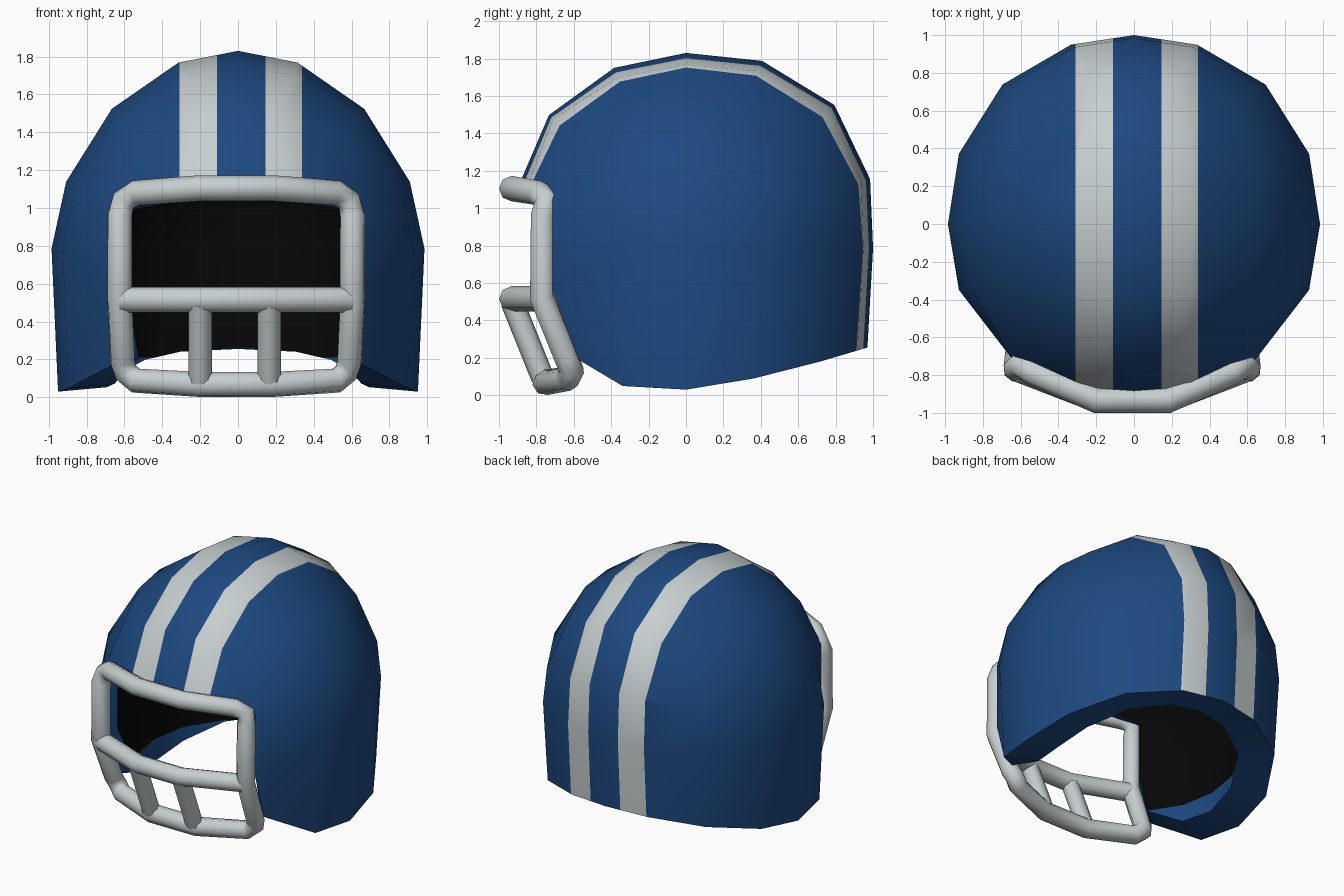
import bpy, bmesh, math
from mathutils import Vector

if "Cube" in bpy.data.objects:
    bpy.data.objects.remove(bpy.data.objects["Cube"])


def material(name, rgb):
    m = bpy.data.materials.new(name)
    m.diffuse_color = (*rgb, 1)
    m.use_nodes = True
    m.node_tree.nodes["Principled BSDF"].inputs["Base Color"].default_value = m.diffuse_color
    return m


BLUE = material("shell blue", (0.012, 0.066, 0.215))
GREY = material("light grey", (0.57, 0.62, 0.625))
BLACK = material("lining black", (0.002, 0.002, 0.002))
STRIPES = [(-0.31, -0.11), (0.145, 0.338)]


def smooth(obj, angle):
    bpy.ops.object.select_all(action='DESELECT')
    obj.select_set(True)
    bpy.context.view_layer.objects.active = obj
    bpy.ops.object.shade_smooth_by_angle(angle=math.radians(angle))


def dome(p):
    """Cube grid point -> outer and lining surface points."""
    p = Vector([math.copysign(0.36, c) if 0.4 < abs(c) < 0.6 else c for c in p])
    row = p.z
    front_corner = p.y < -0.9 and abs(p.x) > 0.9 and row < 0.9
    if row < -0.1:
        p.z = 0
    p.normalize()
    a = abs(p.y)
    y = p.y * ((1.15 - 0.15 * a) if p.y > 0 else (1.1 - 0.2 * a)) + 0.11 * p.z * p.y
    x = p.x * (0.985 - 0.06 * p.z)
    z = 0.785 + 1.045 * p.z + 0.05 * y * p.z
    k, dz = (0.78, 0.78), (0.8 if z > 0.8 else 0.97)
    if front_corner and row > -0.1:  # sides of the face opening
        x, y = math.copysign(0.645, x), -0.715
        k = (0.9, 0.88)
        if row < 0.1:
            z = 0.56
    elif row < -0.1:  # skirt edge: low at the sides, higher at back and front
        x, y = x * 0.965, max(y * 0.97, -0.575)
        z = 0.03 + (0.235 * y ** 1.35 if y > 0 else 0.16 * (abs(y) / 0.575) ** 4)
        k = (0.73, 0.75)
        if front_corner:
            x, k = math.copysign(0.625, x), (0.84, 0.84)
    lining = Vector((x * k[0], y * k[1], 0.8 + (z - 0.8) * dz))
    return Vector((x, y, z)), lining


def cut(bm, index, co, no):
    """Cut the faces of one material along a plane."""
    faces = [f for f in bm.faces if f.material_index == index]
    geom = set(faces)
    for f in faces:
        geom.update(f.verts)
        geom.update(f.edges)
    bmesh.ops.bisect_plane(bm, geom=list(geom), plane_co=co, plane_no=no, dist=1e-5)


# Helmet shell: cube sphere with open bottom and face opening
bm = bmesh.new()
bmesh.ops.create_cube(bm, size=2)
bmesh.ops.subdivide_edges(bm, edges=bm.edges[:], cuts=3, use_grid_fill=True)
holes = []
for f in bm.faces:
    c = f.calc_center_median()
    if c.z < -0.5 or (c.y < -0.99 and c.z < 0.5):
        holes.append(f)
bmesh.ops.delete(bm, geom=holes, context='FACES')
rim = [e.verts[:] for e in bm.edges if e.is_boundary]

# Black lining inside, joined to the shell by a thick blue rim
shell_faces = bm.faces[:]
inner = {}
for v in bm.verts[:]:
    v.co, lining = dome(v.co)
    inner[v] = bm.verts.new(lining)
for f in shell_faces:
    bm.faces.new([inner[v] for v in reversed(f.verts)]).material_index = 2
for a, b in rim:
    bm.faces.new((a, b, inner[b], inner[a])).material_index = 3
bmesh.ops.recalc_face_normals(bm, faces=bm.faces[:])

# Two painted stripes on the outside; lining turns blue near the lower edge
for x in [e for s in STRIPES for e in s]:
    cut(bm, 0, (x, 0, 0), (1, 0, 0))
cut(bm, 2, (0, 0, 0.21), (0, 0, 1))
for f in bm.faces:
    c = f.calc_center_median()
    if f.material_index == 3 or (f.material_index == 2 and max(v.co.z for v in f.verts) < 0.212):
        f.material_index = 0
    elif f.material_index == 0:
        f.material_index = int(any(a < c.x < b for a, b in STRIPES))
mesh = bpy.data.meshes.new("helmet_shell")
bm.to_mesh(mesh)
bm.free()
shell = bpy.data.objects.new("helmet_shell", mesh)
bpy.context.collection.objects.link(shell)
for m in (BLUE, GREY, BLACK):
    mesh.materials.append(m)
smooth(shell, 42)


def tube(name, points, radius=0.068, cyclic=False):
    cu = bpy.data.curves.new(name, 'CURVE')
    cu.dimensions = '3D'
    cu.bevel_depth = radius
    cu.bevel_resolution = 2
    cu.use_fill_caps = True
    sp = cu.splines.new('POLY')
    sp.points.add(len(points) - 1)
    for q, p in zip(sp.points, points):
        q.co = (*p, 1)
    sp.use_cyclic_u = cyclic
    cu.materials.append(GREY)
    o = bpy.data.objects.new(name, cu)
    bpy.context.collection.objects.link(o)
    bpy.ops.object.select_all(action='DESELECT')
    o.select_set(True)
    bpy.context.view_layer.objects.active = o
    bpy.ops.object.convert(target='MESH')
    smooth(bpy.context.view_layer.objects.active, 65)


# Face guard: outer frame, cross bar and two uprights
half = [(0.19, -0.933, 1.105), (0.53, -0.785, 1.08), (0.595, -0.74, 1.04),
        (0.615, -0.765, 0.96), (0.615, -0.77, 0.52), (0.60, -0.635, 0.19),
        (0.58, -0.61, 0.13), (0.53, -0.635, 0.088), (0.19, -0.755, 0.068)]


def mirrored(pts):
    return [(-x, y, z) for x, y, z in reversed(pts)]


SHIFT = -0.01
frame = [(x + SHIFT, y, z) for x, y, z in half + mirrored(half)]
tube("guard_frame", frame, cyclic=True)
bar = [(0.18, -0.933, 0.515), (0.60, -0.77, 0.515)]
tube("guard_cross_bar", [(x + SHIFT, y, z) for x, y, z in mirrored(bar) + bar])
for side, x in (("left", -0.2), ("right", 0.165)):
    tube("guard_upright_" + side, [(x, -0.93, 0.5), (x, -0.765, 0.09)], 0.062)
